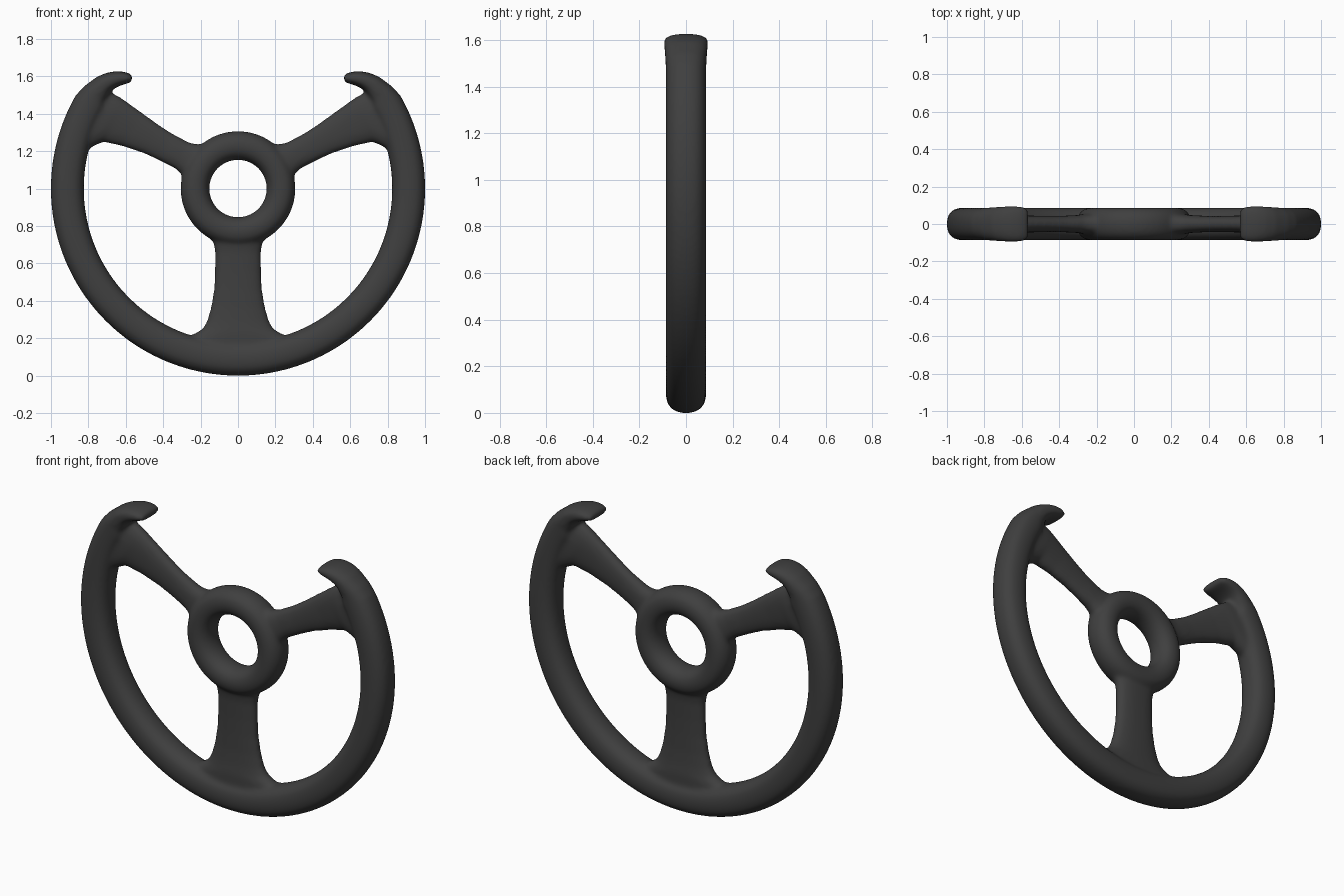
import bpy, bmesh, math
from mathutils import Vector

if "Cube" in bpy.data.objects:
    bpy.data.objects.remove(bpy.data.objects["Cube"])

CENTRE = Vector((0, 0, 1))


def section(c, axis, half_w, half_y, n=28, p=2.4):
    """Rounded cross-section spanned by an axis in the xz plane and by y."""
    pts = []
    for i in range(n):
        a = 2 * math.pi * i / n
        u = math.copysign(abs(math.cos(a)) ** (2 / p), math.cos(a))
        v = math.copysign(abs(math.sin(a)) ** (2 / p), math.sin(a))
        pts.append(c + axis * (u * half_w) + Vector((0, v * half_y, 0)))
    return pts


def loft(bm, rings, closed=False):
    vs = [[bm.verts.new(p) for p in r] for r in rings]
    n = len(vs[0])
    faces = []
    for k in range(len(vs) if closed else len(vs) - 1):
        a, b = vs[k], vs[(k + 1) % len(vs)]
        for i in range(n):
            j = (i + 1) % n
            faces.append(bm.faces.new((a[i], a[j], b[j], b[i])))
    if not closed:
        faces += [bm.faces.new(vs[0]), bm.faces.new(vs[-1])]
    bmesh.ops.recalc_face_normals(bm, faces=faces)


def radial(deg):
    a = math.radians(deg)
    return Vector((math.cos(a), 0, math.sin(a)))


def spoke(bm, deg, stations):
    d = radial(deg)
    t = Vector((-d.z, 0, d.x))
    loft(bm, [section(CENTRE + d * r + t * (lo + hi) / 2, t, (hi - lo) / 2, th)
              for r, lo, hi, th in stations])


bm = bmesh.new()

# Rim with thinning hooks at both open ends: x, z, half width, half depth
hook = [(.768, 1.502, .072, .088), (.722, 1.553, .056, .092), (.688, 1.574, .048, .095),
        (.652, 1.586, .042, .097), (.615, 1.591, .035, .096), (.585, 1.590, .027, .090),
        (.566, 1.588, .016, .078)]
right = [(Vector((x, 0, z)), w, y) for x, z, w, y in hook]
left = [(Vector((-p.x, 0, p.z)), w, y) for p, w, y in right]
arc = [(CENTRE + radial(30 - 2.5 * i) * .9125, .0885, .087) for i in range(97)]
path = right[::-1] + arc + left
rings = []
for i, (p, w, y) in enumerate(path):
    tan = (path[min(i + 1, len(path) - 1)][0] - path[max(i - 1, 0)][0]).normalized()
    rings.append(section(p, Vector((-tan.z, 0, tan.x)), w, y))
loft(bm, rings)

# Hub ring
loft(bm, [section(CENTRE + radial(a) * .23, radial(a), .077, .087, p=2.2)
          for a in range(0, 360, 4)], closed=True)

# Bottom spoke
spoke(bm, -90, [(r, -w, w, t) for r, w, t in
                [(.22, .16, .06), (.26, .15, .06), (.29, .132, .055), (.34, .123, .048), (.45, .124, .045),
                 (.54, .129, .045), (.64, .146, .047), (.71, .167, .052), (.75, .19, .057),
                 (.775, .23, .06), (.80, .29, .06), (.88, .29, .06)]])

# Upper spokes, mirrored about x = 0
upper = [(.22, -.14, .15, .06), (.26, -.115, .13, .06), (.30, -.085, .10, .055), (.345, -.075, .083, .048),
         (.45, -.081, .079, .043), (.53, -.089, .083, .043), (.65, -.113, .095, .045),
         (.75, -.145, .105, .052), (.785, -.195, .108, .057), (.82, -.26, .108, .06), (.86, -.26, .10, .06)]
spoke(bm, 30, upper)
spoke(bm, 150, [(r, -hi, -lo, t) for r, lo, hi, t in upper])

mesh = bpy.data.meshes.new("steering_wheel")
bm.to_mesh(mesh)
bm.free()
wheel = bpy.data.objects.new("steering_wheel", mesh)
bpy.context.collection.objects.link(wheel)

mat = bpy.data.materials.new("dark grey rubber")
mat.diffuse_color = (0.05, 0.05, 0.05, 1)
mat.use_nodes = True
mat.node_tree.nodes["Principled BSDF"].inputs["Base Color"].default_value = mat.diffuse_color
mesh.materials.append(mat)

# Fuse the parts into one skin and soften the joints
fuse = wheel.modifiers.new("fuse", 'REMESH')
fuse.mode = 'VOXEL'
fuse.voxel_size = 0.011
fuse.use_smooth_shade = True
soft = wheel.modifiers.new("soften", 'SMOOTH')
soft.factor = 0.5
soft.iterations = 10
for f in mesh.polygons:
    f.use_smooth = True
